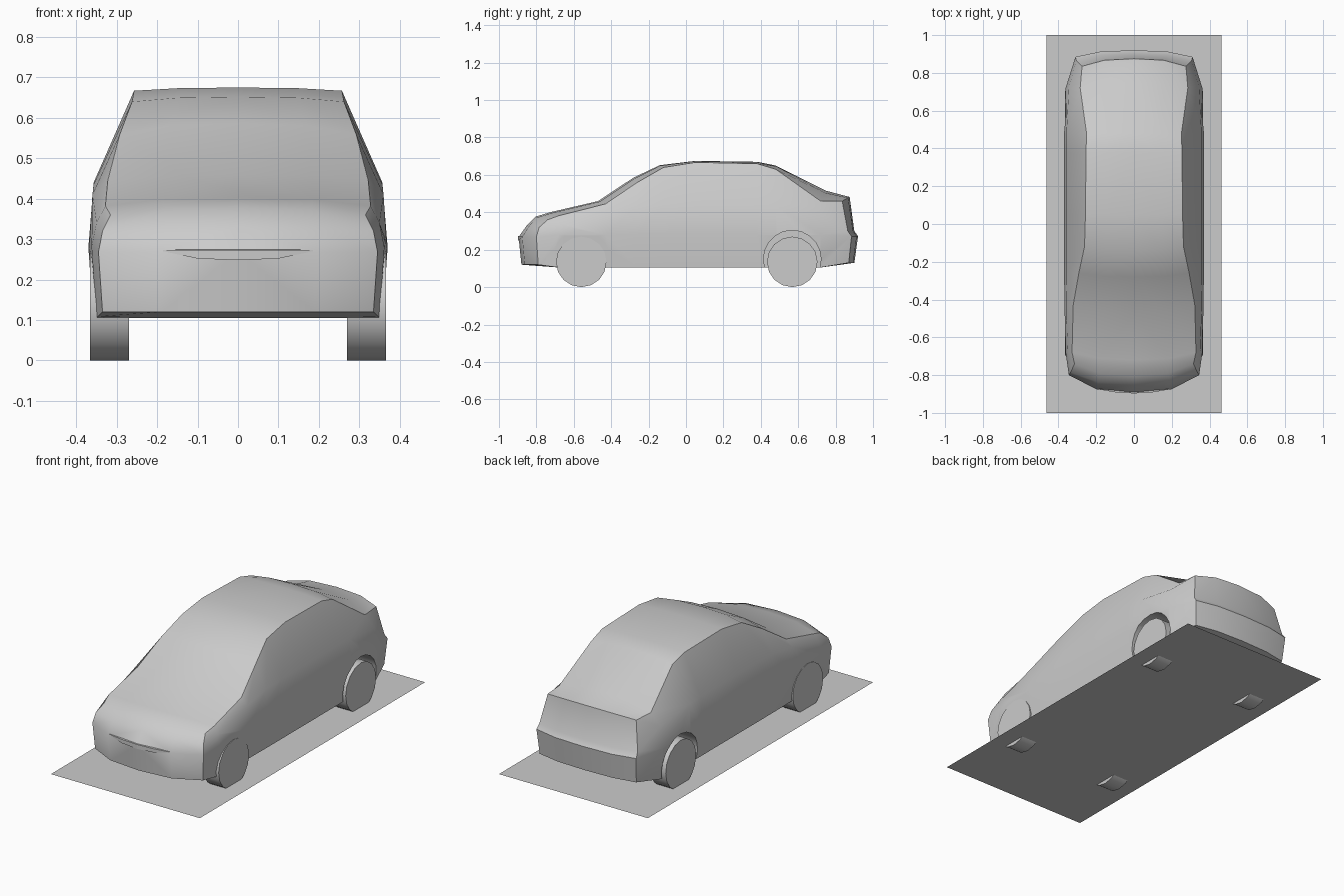
import bpy
import bmesh
import math
from mathutils import Vector

default_cube = bpy.data.objects.get("Cube")
if default_cube:
    bpy.data.objects.remove(default_cube, do_unlink=True)

grey = bpy.data.materials.new("plain_grey")
grey.use_nodes = True
colour = (0.6, 0.6, 0.6, 1.0)
grey.diffuse_color = colour
grey.node_tree.nodes["Principled BSDF"].inputs["Base Color"].default_value = colour


def finish(bm, name, smooth_angle=None, solid=True):
    """Turn a bmesh into a named object in the scene."""
    if solid:
        bmesh.ops.recalc_face_normals(bm, faces=bm.faces)
    mesh = bpy.data.meshes.new(name)
    bm.to_mesh(mesh)
    bm.free()
    mesh.materials.append(grey)
    obj = bpy.data.objects.new(name, mesh)
    bpy.context.collection.objects.link(obj)
    if smooth_angle:
        smooth(obj, smooth_angle)
    return obj


def select(obj):
    bpy.ops.object.select_all(action="DESELECT")
    obj.select_set(True)
    bpy.context.view_layer.objects.active = obj


def smooth(obj, degrees):
    select(obj)
    bpy.ops.object.shade_smooth_by_angle(angle=math.radians(degrees))


def disc(name, x_in, x_out, y, z, radius, sides):
    """Cylinder lying along x."""
    bm = bmesh.new()
    bmesh.ops.create_cone(bm, cap_ends=True, segments=sides, radius1=radius,
                          radius2=radius, depth=abs(x_out - x_in))
    for v in bm.verts:
        v.co = Vector((v.co.z + (x_in + x_out) / 2, y + v.co.x, z + v.co.y))
    return finish(bm, name)


def inward(point, bulge, crown):
    """Points from an outer edge to the centre line, bowed along y and z."""
    x, y, z = point
    return [Vector((x * part, y + bulge * bow, z + crown * bow))
            for part, bow in ((1, 0), (0.57, 0.8), (0, 1))]


def skin(bm, rows):
    """Quads between neighbouring rows of points, on both sides of the car."""
    for side in (1, -1):
        grid = [[bm.verts.new((p.x * side, p.y, p.z)) for p in row] for row in rows]
        for a, b in zip(grid, grid[1:]):
            for i in range(len(a) - 1):
                bm.faces.new((a[i], a[i + 1], b[i + 1], b[i]))


# Body corners from bottom to top: x, y, z, bulge along y, crown
nose = [(0.335, -0.79, 0.12, -0.09, 0), (0.345, -0.8, 0.268, -0.095, 0),
        (0.335, -0.785, 0.32, -0.065, 0.012), (0.315, -0.74, 0.36, -0.065, 0.017)]
tail = [(0.3, 0.87, 0.13, 0.03, 0), (0.31, 0.885, 0.272, 0.035, 0),
        (0.305, 0.865, 0.3, 0.035, 0), (0.275, 0.835, 0.46, 0.04, 0.022)]

# Stations: y, half width, belt x, belt z, roof edge x, roof edge z, crown, bulge
stations = [
    (-0.68, 0.362, 0.35, 0.34, 0.328, 0.382, 0.02, -0.04),
    (-0.43, 0.368, 0.36, 0.41, 0.322, 0.445, 0.015, -0.04),
    (-0.26, 0.37, 0.357, 0.435, 0.292, 0.56, 0.026, -0.02),
    (-0.12, 0.37, 0.357, 0.44, 0.262, 0.64, 0.012, -0.02),
    (0.05, 0.37, 0.357, 0.44, 0.257, 0.667, 0.008, 0),
    (0.38, 0.37, 0.357, 0.44, 0.254, 0.66, 0.01, 0),
    (0.48, 0.37, 0.357, 0.435, 0.251, 0.63, 0.02, 0),
    (0.72, 0.362, 0.345, 0.4, 0.285, 0.46, 0.055, 0.03),
]


def ring(corners):
    """Half cross-section from the floor centre to the roof centre."""
    rows = [inward(c[:3], c[3], c[4]) for c in corners]
    return rows[0][::-1] + [r[0] for r in rows[1:-1]] + rows[-1]


sections = [ring(nose)]
for y, wide, belt_x, belt_z, edge_x, edge_z, crown, bulge in stations:
    sections.append(ring([(wide - 0.012, y, 0.105, 0, 0), (wide, y, 0.28, 0, 0),
                          (belt_x, y, belt_z, 0, 0), (edge_x, y, edge_z, bulge, crown)]))
sections.append(ring(tail))

bm = bmesh.new()
skin(bm, sections)
for end in (nose, tail):
    skin(bm, [inward(c[:3], c[3], c[4]) for c in end])
bmesh.ops.remove_doubles(bm, verts=bm.verts, dist=0.0005)
body = finish(bm, "car_body")

# Wheels and the arches cut for them
wheel_places = (("front", -0.56), ("rear", 0.568))
for end, y in wheel_places:
    for side_name, side in (("left", 1), ("right", -1)):
        cutter = disc("arch_cutter", 0.21 * side, 0.5 * side, y, 0.15, 0.154, 20)
        cutter.hide_render = True
        cut = body.modifiers.new("wheel_arch", "BOOLEAN")
        cut.operation = "DIFFERENCE"
        cut.solver = "EXACT"
        cut.object = cutter
        select(body)
        bpy.ops.object.modifier_apply(modifier=cut.name)
        bpy.data.objects.remove(cutter, do_unlink=True)
        wheel = disc(f"{end}_{side_name}_wheel", 0.27 * side, 0.366 * side,
                     y, 0.135, 0.135, 16)
        smooth(wheel, 35)
smooth(body, 33)

# Thin curved lip on the front bumper
bm = bmesh.new()
outline = [(-0.185, 0.27), (-0.1, 0.252), (0, 0.248), (0.1, 0.252), (0.185, 0.27)]
upper, lower, back = [], [], []
for x, z in outline:
    y = -0.897 + 0.022 * (x / 0.19) ** 2
    upper.append(bm.verts.new((x, y, 0.273)))
    lower.append(bm.verts.new((x, y, z)))
    back.append(bm.verts.new((x, y + 0.02, 0.276)))
for i in range(len(outline) - 1):
    for a, b in ((lower, upper), (upper, back), (back, lower)):
        bm.faces.new((a[i], a[i + 1], b[i + 1], b[i]))
for i in (0, -1):
    bm.faces.new((lower[i], upper[i], back[i]))
finish(bm, "bumper_lip")

# Flat sheet under the car
bm = bmesh.new()
bmesh.ops.create_grid(bm, x_segments=1, y_segments=1, size=1)
for v in bm.verts:
    v.co = Vector((v.co.x * 0.463, v.co.y, 0.022))
finish(bm, "ground_sheet", solid=False)
